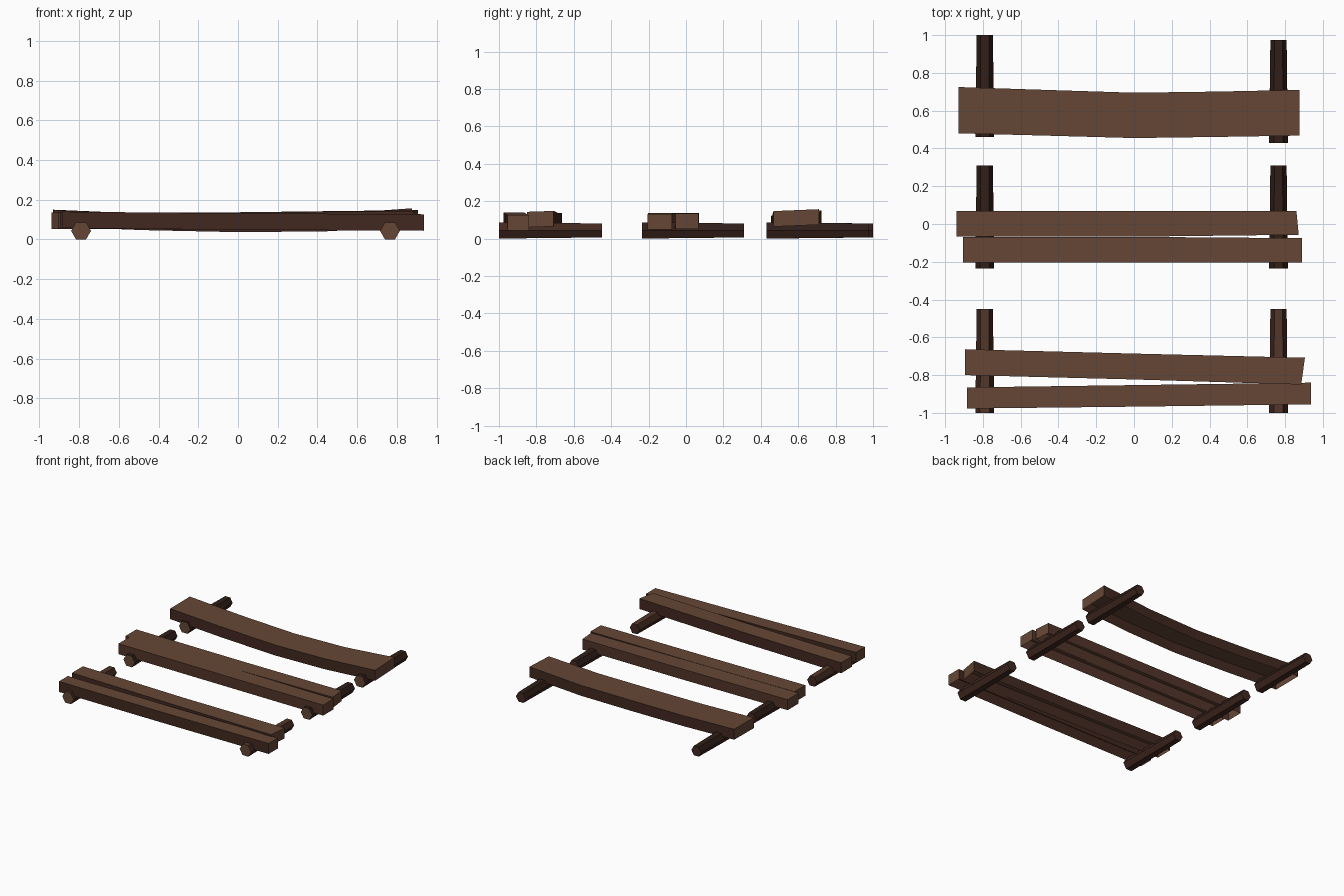
import bpy, bmesh, math

if "Cube" in bpy.data.objects:
    bpy.data.objects.remove(bpy.data.objects["Cube"])


def material(name, rgb):
    m = bpy.data.materials.new(name)
    m.diffuse_color = (*rgb, 1)
    m.use_nodes = True
    m.node_tree.nodes["Principled BSDF"].inputs["Base Color"].default_value = m.diffuse_color
    return m


LIGHT = material("light_wood", (0.130, 0.062, 0.036))
MID = material("mid_brown_wood", (0.085, 0.036, 0.022))
DARK = material("dark_brown_wood", (0.054, 0.021, 0.014))
DEEP = material("deep_brown_bark", (0.030, 0.013, 0.009))


def finish(name, bm, mats):
    bmesh.ops.recalc_face_normals(bm, faces=bm.faces)
    me = bpy.data.meshes.new(name)
    bm.to_mesh(me)
    bm.free()
    for m in mats:
        me.materials.append(m)
    ob = bpy.data.objects.new(name, me)
    bpy.context.collection.objects.link(ob)


# Plank: open-bottomed board lofted through stations
# (x_front, x_back, y_front, y_back, z_top_front, z_top_back)
def plank(name, stations, side, thick=0.083):
    bm = bmesh.new()
    rings = []
    for xf, xb, yf, yb, zf, zb in stations:
        pts = [(xf, yf, zf - thick), (xf, yf, zf), (xb, yb, zb), (xb, yb, zb - thick)]
        rings.append([bm.verts.new(p) for p in pts])
    for a, b in zip(rings, rings[1:]):
        for i in range(3):
            f = bm.faces.new((a[i], b[i], b[i + 1], a[i + 1]))
            f.material_index = 0 if i == 1 else 1
    for r in (rings[0], rings[-1]):
        bm.faces.new(r)
    finish(name, bm, [LIGHT, side])


# Log: six-sided, slightly narrower towards the back
def log(name, x, y0, y1, top):
    bm = bmesh.new()
    rings = []
    for y, r in ((y0, 0.05), (y1, 0.043)):
        rings.append([bm.verts.new((x + r * math.cos(i * math.pi / 3), y,
                                    0.0435 + r * math.sin(i * math.pi / 3)))
                      for i in range(6)])
    a, b = rings
    for i in range(6):
        j = (i + 1) % 6
        f = bm.faces.new((a[i], a[j], b[j], b[i]))
        f.material_index = 2 if i == 1 else (3 if i < 3 else 1)
    bm.faces.new(a)
    bm.faces.new(b).material_index = 1
    finish(name, bm, [LIGHT, DARK, top, DEEP if top == DEEP else DARK])


# Supporting logs, left and right of each step
for row, left, right, top in (("back", (0.46, 1.0), (0.43, 0.975), DEEP),
                              ("middle", (-0.235, 0.31), (-0.235, 0.31), DEEP),
                              ("front", (-1.0, -0.45), (-1.0, -0.45), MID)):
    log(row + "_left_log", -0.79, *left, top)
    log(row + "_right_log", 0.765, *right, top)

# Back step: one wide sagging board
plank("back_plank", [
    (-0.93, -0.93, 0.48, 0.725, 0.148, 0.150),
    (-0.47, -0.47, 0.468, 0.71, 0.130, 0.130),
    (0.0, 0.0, 0.455, 0.695, 0.120, 0.120),
    (0.44, 0.44, 0.461, 0.701, 0.124, 0.126),
    (0.875, 0.875, 0.468, 0.71, 0.147, 0.157)], DARK)

# Middle step: two boards side by side
plank("middle_plank_rear", [
    (-0.94, -0.94, -0.067, 0.07, 0.137, 0.137),
    (0.0, 0.0, -0.067, 0.07, 0.133, 0.133),
    (0.872, 0.86, -0.057, 0.068, 0.133, 0.135)], MID)
plank("middle_plank_front", [
    (-0.905, -0.905, -0.203, -0.068, 0.138, 0.138),
    (0.0, 0.0, -0.203, -0.068, 0.134, 0.134),
    (0.89, 0.89, -0.205, -0.075, 0.132, 0.132)], MID)

# Front step: two boards that meet at the right
plank("front_plank_rear", [
    (-0.895, -0.895, -0.80, -0.663, 0.137, 0.137),
    (0.0, 0.0, -0.823, -0.686, 0.137, 0.137),
    (0.885, 0.905, -0.85, -0.708, 0.143, 0.148)], DARK)
plank("front_plank_front", [
    (-0.885, -0.885, -0.977, -0.865, 0.140, 0.140),
    (0.0, 0.0, -0.967, -0.853, 0.132, 0.132),
    (0.937, 0.937, -0.955, -0.84, 0.127, 0.127)], DARK)
